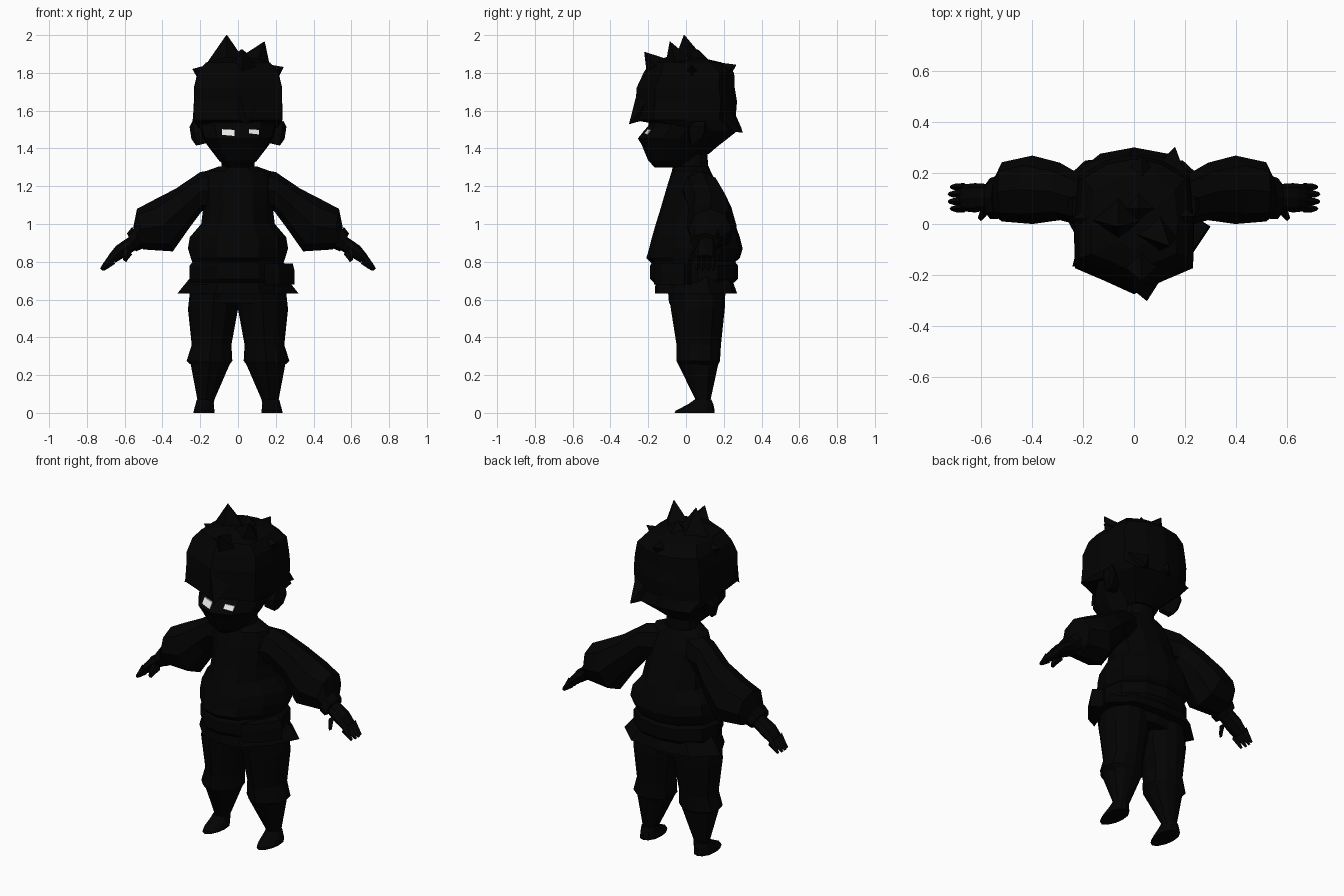
import bpy, bmesh, math
from mathutils import Vector


def material(name, v):
    m = bpy.data.materials.new(name)
    m.diffuse_color = (v, v, v, 1)
    return m


BLACK = material("ink black", 0.0008)
WHITE = material("eye white", 0.8)


def loft(name, rings, mat=BLACK):
    """Skin a list of equal-length point rings and cap both ends."""
    bm = bmesh.new()
    vs = [[bm.verts.new(p) for p in r] for r in rings]
    n = len(rings[0])
    for a, b in zip(vs, vs[1:]):
        for i in range(n):
            j = (i + 1) % n
            bm.faces.new((a[i], a[j], b[j], b[i]))
    bm.faces.new(vs[0][::-1])
    bm.faces.new(vs[-1])
    bmesh.ops.recalc_face_normals(bm, faces=bm.faces)
    me = bpy.data.meshes.new(name)
    bm.to_mesh(me)
    bm.free()
    me.materials.append(mat)
    ob = bpy.data.objects.new(name, me)
    bpy.context.collection.objects.link(ob)
    return ob


def section(half, z, w, yf, yb, cx=0):
    """Horizontal ring from a half outline, mirrored across x."""
    full = half + [(-x, y) for x, y in half[-2:0:-1]]
    cy, hd = (yf + yb) / 2, (yb - yf) / 2
    return [(cx + x * w, cy + y * hd, z) for x, y in full]


def limb_ring(top, bot, yf, yb, s, n=8):
    """Ring across a limb, between a top and a bottom (x, z) point."""
    out = []
    for i in range(n):
        a = 2 * math.pi * i / n
        t, u = 0.5 + 0.5 * math.cos(a), 0.5 + 0.5 * math.sin(a)
        out.append((s * (bot[0] + (top[0] - bot[0]) * t), yf + (yb - yf) * u,
                    bot[1] + (top[1] - bot[1]) * t))
    return out


def spike(name, base, tip, r, flat=0.85):
    """Four-sided tuft from a base point to a tip."""
    b, t = Vector(base), Vector(tip)
    d = (t - b).normalized()
    side = d.cross(Vector((0, 1, 0))).normalized()
    up = d.cross(side)
    ring = [b + side * r, b + up * r * flat, b - side * r, b - up * r * flat]
    loft(name, [ring, [t + (p - b) * 0.02 for p in ring]])


BODY = [(0, -1), (.42, -.88), (.8, -.45), (1, .08), (.9, .55), (.5, .9), (0, 1)]
LEG = [(0, -1), (.5, -.82), (.88, -.4), (1, .05), (.9, .55), (.5, .9), (0, 1)]
FACE = [(0, -1), (.6, -.8), (.95, -.3), (1, .2), (.7, .8), (0, 1)]
HAIR = [(0, -1), (.5, -.8), (.98, -.62), (1, 0), (.93, .68), (.48, .92), (0, 1)]
SKIRT = [(0, -1), (.38, -.93), (.74, -.38), (1, .35), (.6, .9), (0, 1)]

# Tunic and neck
loft("tunic", [section(BODY, *r) for r in (
    (.78, .235, -.17, .24), (.82, .25, -.21, .285), (.87, .265, -.195, .30),
    (.93, .255, -.18, .285), (1.0, .195, -.16, .26), (1.08, .185, -.135, .225),
    (1.2, .19, -.10, .17), (1.28, .17, -.075, .13), (1.305, .10, -.07, .12))])
loft("neck", [section(BODY, *r) for r in (
    (1.28, .09, -.06, .12), (1.40, .08, -.05, .11))])

# Sash, skirt hem, hips and pouch
loft("sash", [section(BODY, *r) for r in (
    (.69, .25, -.17, .255), (.71, .256, -.19, .275),
    (.78, .256, -.19, .275), (.80, .24, -.18, .26))])
loft("skirt_hem", [section(SKIRT, *r) for r in (
    (.72, .25, -.16, .24), (.633, .32, -.165, .27), (.64, .25, -.10, .2))])
loft("hips", [section(BODY, *r) for r in (
    (.58, .24, -.09, .205), (.70, .25, -.10, .21))])
loft("pouch", [[(.14, -.17, z), (.205 + d, -.13, z), (.285 + d, -.01, z), (.22, .04, z)]
               for z, d in ((.68, .015), (.75, .015), (.79, .005))])

for s, side in ((1, "left"), (-1, "right")):
    # Trouser leg and foot
    loft(side + "_trouser", [section(LEG, z, (xo - xi) / 2, yf, yb, s * (xi + xo) / 2)
         for z, xi, xo, yf, yb in (
        (.68, .0, .25, -.10, .21), (.55, .0, .265, -.08, .205),
        (.36, .035, .245, -.05, .185), (.275, .03, .272, -.05, .18),
        (.255, .045, .25, -.04, .17), (.07, .125, .215, .05, .13),
        (.04, .13, .22, .05, .14))])
    loft(side + "_foot", [section(LEG, z, (xo - xi) / 2, yf, yb, s * (xi + xo) / 2)
         for z, xi, xo, yf, yb in (
        (.07, .132, .218, .045, .135), (.045, .128, .225, .01, .145),
        (.012, .125, .234, -.055, .152), (0, .125, .235, -.06, .152))])
    # Puffed sleeve, cuff and hand
    loft(side + "_sleeve", [limb_ring(*r, s) for r in (
        ((.08, 1.295), (.10, 1.06), -.04, .15), ((.20, 1.275), (.19, 1.07), -.01, .185),
        ((.33, 1.187), (.25, .99), .015, .24), ((.45, 1.125), (.345, .855), 0, .268),
        ((.535, 1.08), (.50, .865), .01, .242), ((.555, .98), (.53, .885), .03, .19))])
    loft(side + "_cuff", [limb_ring(*r, s) for r in (
        ((.56, .985), (.505, .87), .02, .19), ((.588, .95), (.54, .855), .02, .18))])
    loft(side + "_hand", [limb_ring(*r, s) for r in (
        ((.565, .94), (.53, .87), .06, .155), ((.645, .885), (.60, .825), .045, .16),
        ((.685, .835), (.65, .795), .05, .155))])
    for i, y in enumerate((.06, .088, .117, .145)):
        e = .008 if i in (0, 3) else 0
        loft(f"{side}_finger_{i + 1}", [limb_ring(*r, s, 4) for r in (
            ((.68, .84), (.65, .79), y - .015, y + .015),
            ((.715 - e, .79), (.695 - e, .765), y - .014, y + .014),
            ((.73 - e, .765), (.718 - e, .752), y - .008, y + .008))])
    loft(side + "_thumb", [limb_ring(*r, s, 4) for r in (
        ((.60, .88), (.56, .84), .04, .08), ((.61, .84), (.58, .815), .015, .045),
        ((.61, .81), (.592, .798), .012, .03))])
    # Ear, tapering towards the lobe
    loft(side + "_ear", [[(s * (x + .15 * dz * k), cy + dy * k, 1.485 + dz * k) for dy, dz in (
        (-.03, -.07), (.01, -.07), (.05, .02), (.04, .06), (-.03, .055), (-.045, 0))]
        for x, cy, k in ((.17, .045, .8), (.232, .06, 1), (.252, .075, .5))])

# Face
loft("face", [section(FACE, *r) for r in (
    (1.30, .06, -.165, .02), (1.335, .10, -.20, .06), (1.42, .165, -.235, .10),
    (1.453, .185, -.255, .12), (1.52, .205, -.20, .15), (1.60, .21, -.195, .18))])


# Eyes: thin plates lying on the front of the face
def face_y(x, z):
    t = (z - 1.453) / (1.52 - 1.453)
    return (-.255 + abs(x) * .338) * (1 - t) + (-.20 + abs(x) * .285) * t


for name, x0, x1, z0, z1 in (("right_eye", -.086, -.018, 1.466, 1.502),
                             ("left_eye", .057, .111, 1.474, 1.502)):
    loft(name, [[(x, face_y(x, z) - d, z) for x, z in (
        (x0, z0 + .006), (x1, z0), (x1, z1 - .004), (x0, z1))]
        for d in (-.002, .006)], WHITE)

# Hair shell
loft("hair", [section(HAIR, *r) for r in (
    (1.37, .08, .02, .12), (1.405, .115, .02, .16), (1.495, .205, .03, .275),
    (1.55, .236, -.275, .262), (1.65, .234, -.265, .27), (1.72, .234, -.262, .258),
    (1.80, .215, -.225, .255), (1.855, .17, -.19, .19), (1.885, .06, -.10, .06))])

# Hair tufts
for name, base, tip, r in (
        ("crown_tuft", (-.06, .02, 1.83), (-.06, -.01, 2.0), .12),
        ("side_crown_tuft", (.08, -.03, 1.82), (.14, -.085, 1.965), .11),
        ("rear_crown_tuft", (.02, .06, 1.82), (.02, .06, 1.925), .13),
        ("front_tuft", (.02, -.12, 1.79), (.03, -.22, 1.91), .12),
        ("right_temple_tuft", (-.12, .03, 1.77), (-.24, .02, 1.82), .10),
        ("left_temple_tuft", (.12, .03, 1.77), (.24, .03, 1.83), .10),
        ("rear_tuft", (.02, .12, 1.77), (.03, .265, 1.842), .13),
        ("left_nape_tuft", (.11, .15, 1.58), (.16, .30, 1.485), .12),
        ("nape_tuft", (-.02, .17, 1.57), (0, .295, 1.50), .13),
        ("fringe_tuft", (.02, -.20, 1.63), (.05, -.30, 1.53), .10),
        ("right_fringe_tuft", (-.19, -.13, 1.62), (-.24, -.165, 1.54), .05)):
    spike(name, base, tip, r)
